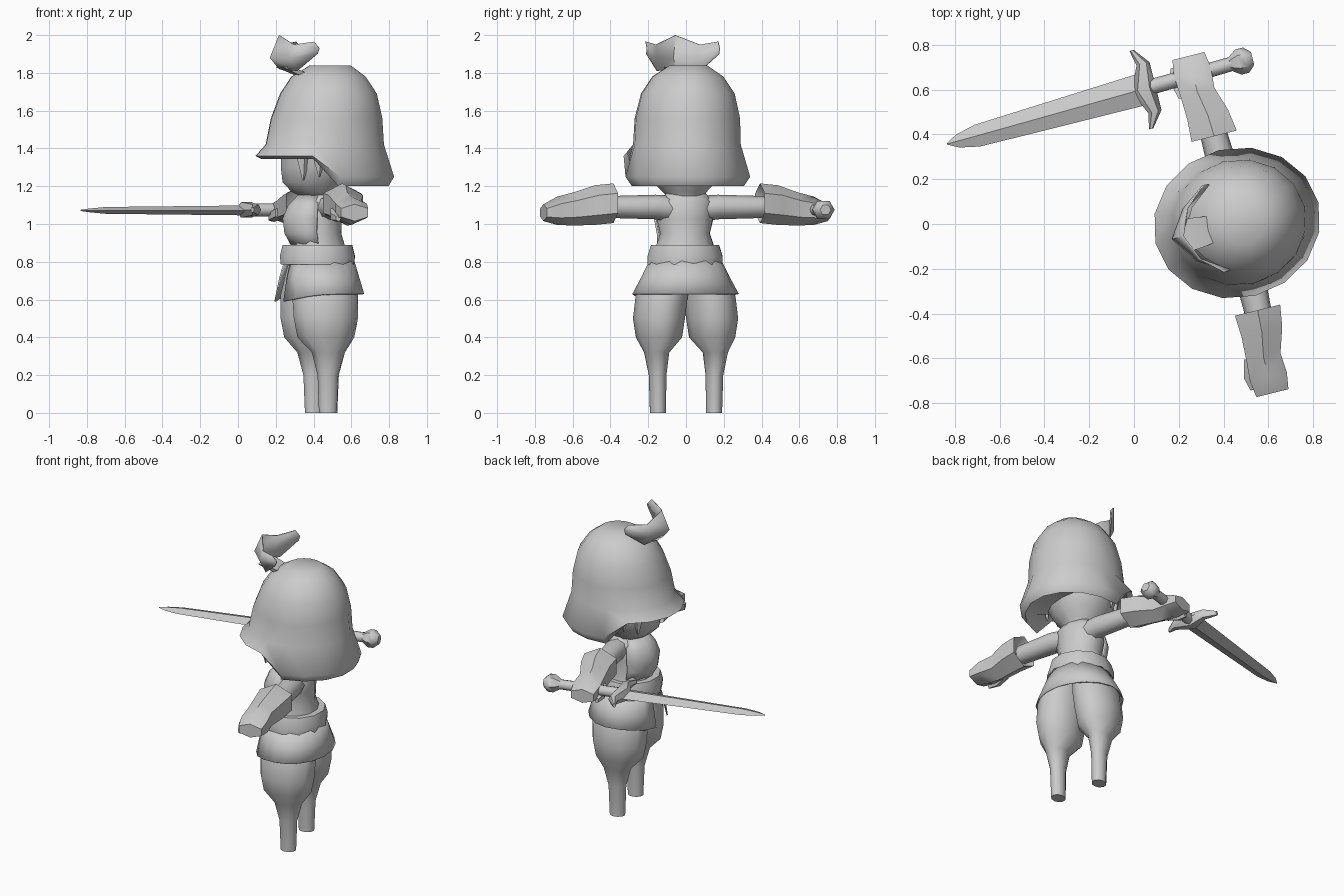
import bpy
from math import cos, sin, pi, radians
from mathutils import Matrix

cube = bpy.data.objects.get("Cube")
if cube:
    bpy.data.objects.remove(cube, do_unlink=True)

GREY = (0.6, 0.6, 0.6, 1)
mat = bpy.data.materials.new("plain grey")
mat.use_nodes = True
mat.diffuse_color = GREY
mat.node_tree.nodes["Principled BSDF"].inputs["Base Color"].default_value = GREY

# Everything is modelled facing -x, then turned a little and moved into place
PLACE = Matrix.Translation((0.44, 0, 0)) @ Matrix.Rotation(radians(14), 4, 'Z')


def grid(name, rows, wrap=True, caps=True, thick=0, angle=50):
    """Skin a list of equally long point rows."""
    n = len(rows[0])
    verts = [p for row in rows for p in row]
    faces = []
    for r in range(len(rows) - 1):
        for i in range(n if wrap else n - 1):
            j = (i + 1) % n
            faces.append((r * n + i, r * n + j, (r + 1) * n + j, (r + 1) * n + i))
    if wrap and caps:
        faces.append(tuple(reversed(range(n))))
        faces.append(tuple(range(len(verts) - n, len(verts))))
    me = bpy.data.meshes.new(name)
    me.from_pydata(verts, [], faces)
    me.materials.append(mat)
    ob = bpy.data.objects.new(name, me)
    bpy.context.collection.objects.link(ob)
    ob.matrix_world = PLACE
    bpy.ops.object.select_all(action='DESELECT')
    ob.select_set(True)
    bpy.context.view_layer.objects.active = ob
    bpy.ops.object.mode_set(mode='EDIT')
    bpy.ops.mesh.select_all(action='SELECT')
    bpy.ops.mesh.normals_make_consistent(inside=False)
    bpy.ops.object.mode_set(mode='OBJECT')
    bpy.ops.object.shade_smooth_by_angle(angle=radians(angle))
    if thick:
        mod = ob.modifiers.new("thickness", 'SOLIDIFY')
        mod.thickness = thick
    return ob


def loft(name, rings, n=10, axis='z', phase=0.0, angle=50):
    """Rings are (position along axis, centre a, centre b, radius a, radius b)."""
    rows = []
    for t, ca, cb, ra, rb in rings:
        row = []
        for i in range(n):
            w = 2 * pi * (i + phase) / n
            a, b = ca + ra * cos(w), cb + rb * sin(w)
            row.append({'z': (a, b, t), 'y': (a, t, b), 'x': (t, a, b)}[axis])
        rows.append(row)
    return grid(name, rows, angle=angle)


# Head under the helmet
loft("head", [(1.13, 0, 0, .08, .09), (1.17, -.03, 0, .13, .12),
              (1.22, -.03, 0, .18, .17), (1.3, -.02, 0, .2, .21),
              (1.42, 0, 0, .22, .23)], 12)

# Helmet: a domed shell with a raised peak in front and a low neck guard behind
dome = [(1.84, .05, .11, .1), (1.78, .04, .2, .19), (1.69, .04, .26, .25),
        (1.56, .03, .3, .28), (1.42, .02, .32, .285)]
rim = [(1.25, 1.36, .375, .335), (1.2, 1.345, .345, .3), (1.26, 1.4, .28, .26)]
STEPS = 16
rows = []
for z, cu, ru, rv in dome:
    rows.append([(cu + ru * cos(2 * pi * i / STEPS), rv * sin(2 * pi * i / STEPS), z)
                 for i in range(STEPS)])
for back_z, front_z, ru, rv in rim:
    row = []
    for i in range(STEPS):
        c, s = cos(2 * pi * i / STEPS), sin(2 * pi * i / STEPS)
        row.append((.02 + ru * c, rv * s, front_z if c < -.05 else back_z))
    rows.append(row)
grid("helmet", rows, angle=60)

# Crest plume: a curled ribbon wrapping the front of the dome
spread = (-.2, -.12, 0, .12, .2)
plume = [((-.07, 1.9), (-.16, 1.81), (-.23, 1.82)),
         ((-.06, 1.93), (-.2, 1.88), (-.28, 1.88)),
         ((-.09, 1.965), (-.18, 1.95), (-.23, 2.0))]
grid("plume", [[(half[k][0], v, half[k][1]) for k, v in zip((0, 1, 2, 1, 0), spread)]
               for half in plume], wrap=False, thick=.006)
loft("plume_stem", [(1.79, -.1, 0, .05, .08), (1.83, -.2, 0, .04, .1)], 4, phase=.5)

# Hair locks hanging beside the face
for side, word in ((1, "left"), (-1, "right")):
    for k, u in enumerate((-.14, -.06, .01)):
        v = side * (.18 + .03 * k)
        loft(f"{word}_hair_lock_{k + 1}",
             [(1.23 + .02 * k, u, v * .95, .004, .004), (1.38, u, v, .045, .025)], 4)

# Torso with a chest piece
loft("torso", [(.82, -.02, 0, .17, .18), (.95, -.02, 0, .13, .135),
               (1.03, -.02, 0, .13, .155), (1.12, 0, 0, .11, .15),
               (1.17, 0, 0, .07, .1)], 12)
chest = [(.88, .15, .15), (.95, .19, .15), (1.03, .2, .165), (1.1, .17, .15), (1.16, .11, .1)]
grid("chest_piece", [[(-.01 - ru * cos(w), rv * sin(w), z)
                      for w in [radians(a) for a in range(-75, 76, 25)]]
                     for z, ru, rv in chest], wrap=False, thick=.01)

# Belt and flared skirt, open in front
loft("belt", [(.785, -.02, 0, .2, .205), (.83, -.02, 0, .205, .205),
              (.89, -.02, 0, .19, .185)], 12)
skirt = []
for z, ru, rv in ((.81, .185, .19), (.72, .21, .235), (.63, .235, .285)):
    row = []
    for a in range(-160, 161, 20):
        w = radians(a)
        dip = -.045 * (z < .65) * max(0, -cos(w)) ** 2
        row.append((-.01 + ru * cos(w), rv * sin(w), z + dip))
    skirt.append(row)
grid("skirt", skirt, wrap=False, thick=.008)

for s, word in ((1, "left"), (-1, "right")):
    # s=+1 is the sword side along +y
    loft(f"{word}_leg", [(0, 0, s * .153, .05, .042), (.2, 0, s * .155, .058, .046),
                         (.32, 0, s * .16, .09, .065), (.4, -.01, s * .145, .155, .12),
                         (.5, -.01, s * .145, .175, .135), (.62, -.01, s * .13, .18, .135),
                         (.78, -.01, s * .09, .15, .1)], 10, angle=70)
    loft(f"{word}_upper_arm", [(s * .08, .01, 1.08, .07, .07), (s * .17, .02, 1.09, .07, .065),
                               (s * .42, .015, 1.09, .06, .058)], 8, 'y')
    # Flared cuff narrowing to the wrist, then the fist
    loft(f"{word}_glove", [(s * .44, .015, 1.1, .07, .07), (s * .4, .015, 1.11, .12, .105),
                           (s * .5, .01, 1.1, .108, .105), (s * .61, -.01, 1.08, .09, .088),
                           (s * .7, -.01, 1.07, .098, .075), (s * .775, -.01, 1.06, .085, .045)],
         6, 'y', .5)
    loft(f"{word}_thumb", [(s * .6, -.07, 1.06, .035, .035), (s * .68, -.095, 1.04, .028, .03),
                           (s * .74, -.09, 1.03, .015, .018)], 5, 'y')

# Sword held level, pointing forward
loft("sword_blade", [(-1.15, .655, 1.072, .003, .003), (-1.1, .656, 1.072, .03, .01),
                     (-1.01, .658, 1.072, .05, .018), (-.26, .68, 1.072, .072, .026)],
     4, 'x', angle=25)
loft("sword_guard", [(.5, -.25, 1.075, .01, .015), (.57, -.215, 1.075, .03, .032),
                     (.68, -.24, 1.075, .055, .048), (.79, -.215, 1.075, .03, .032),
                     (.86, -.25, 1.075, .01, .015)], 6, 'y')
loft("sword_grip", [(-.24, .68, 1.075, .035, .035), (.19, .695, 1.075, .032, .032)], 8, 'x')
loft("sword_pommel", [(.16, .695, 1.075, .03, .03), (.2, .695, 1.075, .058, .055),
                      (.235, .695, 1.075, .058, .055), (.265, .695, 1.075, .03, .03)], 6, 'x')
